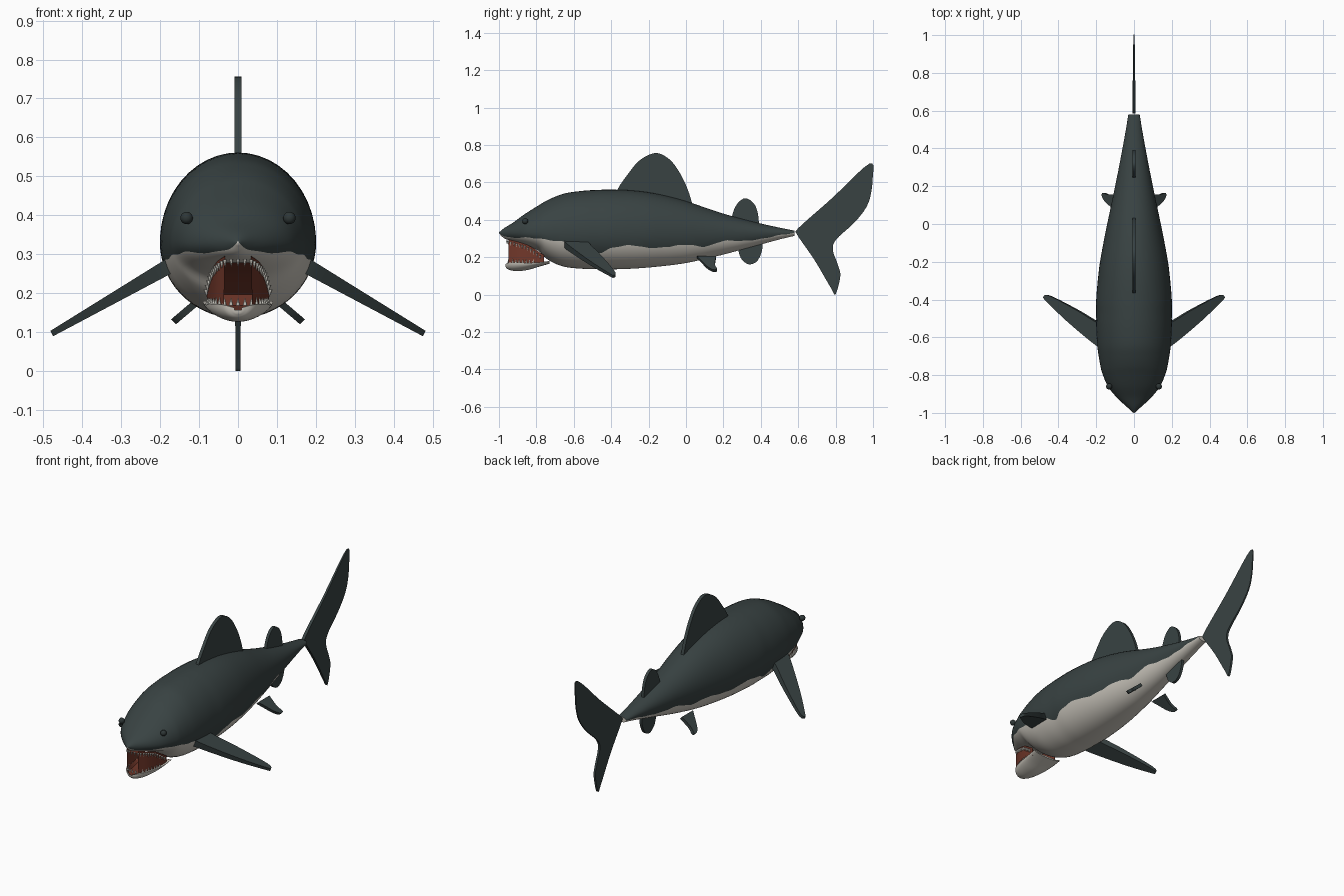
import bpy, bmesh, math
from mathutils import Vector

cube = bpy.data.objects.get("Cube")
if cube:
    bpy.data.objects.remove(cube, do_unlink=True)


def material(name, rgb):
    mat = bpy.data.materials.new(name)
    mat.use_nodes = True
    mat.diffuse_color = (*rgb, 1)
    mat.node_tree.nodes["Principled BSDF"].inputs["Base Color"].default_value = (*rgb, 1)
    return mat


SLATE = material("slate skin", (.04, .055, .055))
BELLY = material("pale belly", (.6, .57, .51))
FLESH = material("mouth flesh", (.16, .037, .022))
TOOTH = material("tooth ivory", (.75, .73, .66))
EYE = material("eye", (.028, .038, .038))


def finish(name, bm, mats, angle=40):
    bmesh.ops.recalc_face_normals(bm, faces=bm.faces)
    mesh = bpy.data.meshes.new(name)
    bm.to_mesh(mesh)
    bm.free()
    for mat in mats:
        mesh.materials.append(mat)
    obj = bpy.data.objects.new(name, mesh)
    bpy.context.collection.objects.link(obj)
    bpy.ops.object.select_all(action='DESELECT')
    obj.select_set(True)
    bpy.context.view_layer.objects.active = obj
    bpy.ops.object.shade_smooth_by_angle(angle=math.radians(angle))
    return obj


def spline(points, steps):
    """Smooth curve through tuples of any length."""
    pts = [Vector(p) for p in points]
    pts = [2 * pts[0] - pts[1]] + pts + [2 * pts[-1] - pts[-2]]
    out = []
    for a, b, c, d in zip(pts, pts[1:], pts[2:], pts[3:]):
        for i in range(steps):
            t = i / steps
            out.append(b + (c - a) * t / 2 + (a * 2 - b * 5 + c * 4 - d) * t * t / 2
                       + (b * 3 - a - c * 3 + d) * t ** 3 / 2)
    return out + [pts[-2]]


def loft(bm, rings, slot, closed=True):
    """Skin a list of rings; slot(j) gives the material of strip j."""
    rows = [[bm.verts.new(p) for p in ring] for ring in rings]
    n = len(rows[0])
    for r, s in zip(rows, rows[1:]):
        for j in range(n if closed else n - 1):
            k = (j + 1) % n
            bm.faces.new((r[j], r[k], s[k], s[j])).material_index = slot(j)
    return rows


# Body: y, top, bottom, half width, height of the colour line
MID = .33
STATIONS = [
    (-1, .333, .327, .003, .329), (-.97, .357, .3, .036, .312),
    (-.92, .388, .283, .09, .305), (-.86, .432, .263, .138, .306),
    (-.79, .476, .235, .168, .298), (-.75, .5, .195, .178, .294),
    (-.7, .523, .166, .187, .288), (-.64, .543, .147, .195, .284),
    (-.55, .555, .138, .2, .27), (-.47, .56, .136, .2, .222),
    (-.4, .561, .135, .2, .25), (-.3, .558, .138, .192, .263),
    (-.2, .547, .145, .18, .25), (-.1, .527, .155, .162, .256),
    (0, .5, .169, .142, .266), (.1, .466, .19, .121, .258),
    (.2, .433, .214, .1, .287), (.3, .405, .241, .08, .286),
    (.4, .38, .268, .061, .299), (.5, .358, .295, .043, .317), (.58, .342, .314, .03, .328)]
UPPER, LOWER = 30, 24
rings = []
for y, top, bottom, width, line in spline(STATIONS, 5):
    line += .003 * math.sin(y * 47) * math.sin(y * 23)
    reach = top - MID if line > MID else MID - bottom
    start = math.asin(max(-.95, min(.95, (line - MID) / reach)))
    angles = [start + (math.pi - 2 * start) * i / UPPER for i in range(UPPER)]
    angles += [math.pi - start + (math.pi + 2 * start) * i / LOWER for i in range(LOWER)]
    rings.append([(width * math.cos(a), y,
                   MID + math.sin(a) * (top - MID if math.sin(a) > 0 else MID - bottom))
                  for a in angles])
bm = bmesh.new()
rows = loft(bm, rings, lambda j: 0 if j < UPPER else 1)
for row in (rows[0], rows[-1]):
    bm.faces.new(row).material_index = 1
finish("body", bm, [SLATE, BELLY], 60)

# Lower jaw: y, half width, rim height, bottom height
JAW = [(-.965, .012, .163, .148), (-.95, .04, .17, .134), (-.91, .064, .172, .126),
       (-.85, .08, .17, .131), (-.79, .088, .172, .148), (-.73, .09, .18, .165)]
ARC = 16
rings = []
for y, width, rim, bottom in spline(JAW, 4):
    ring = [(-width * math.cos(math.pi * i / ARC), y,
             rim - (rim - bottom) * math.sin(math.pi * i / ARC)) for i in range(ARC + 1)]
    floor = rim - .4 * (rim - bottom)
    ring += [(width * u, y, z) for u, z in ((.85, rim), (.7, floor), (-.7, floor), (-.85, rim))]
    rings.append(ring)
bm = bmesh.new()
rows = loft(bm, rings, lambda j: 1 if ARC < j < ARC + 4 else 0)
for row in (rows[0], rows[-1]):
    bm.faces.new(row)
finish("lower_jaw", bm, [BELLY, FLESH])

# Mouth lining, open at the front: y, top half width, top, bottom half width
MOUTH = [(-.95, .034, .283, .036), (-.9, .052, .27, .058),
         (-.84, .066, .25, .07), (-.76, .08, .2, .08)]
rings = []
for y, wide, top, low in spline(MOUTH, 4):
    rings.append([(-low, y, .165), (-wide, y, top + .012), (-wide * .9, y, top - .004),
                  (wide * .9, y, top - .004), (wide, y, top + .012), (low, y, .165)])
bm = bmesh.new()
rows = loft(bm, rings, lambda j: 0, closed=False)
bm.faces.new(rows[-1])
finish("mouth_lining", bm, [FLESH])


# Teeth set along each jaw line
def teeth(name, path, spacing, length, direction):
    bm = bmesh.new()
    line = spline(path, 12)
    travelled, spots = 0, [line[0]]
    for a, b in zip(line, line[1:]):
        travelled += (b - a).length
        if travelled >= spacing:
            spots.append(b)
            travelled = 0
    for p in spots:
        for side in ((-1, 1) if p.x > .004 else (1,)):
            base = [bm.verts.new((side * p.x + .006 * math.cos(a), p.y + .006 * math.sin(a), p.z))
                    for a in (math.tau * i / 6 for i in range(6))]
            tip = bm.verts.new((side * p.x * .97, p.y, p.z + direction * length))
            bm.faces.new(base)
            for i in range(6):
                bm.faces.new((base[i], base[(i + 1) % 6], tip))
    finish(name, bm, [TOOTH], 20)


teeth("upper_teeth", [(0, -.957, .288), (.034, -.95, .286), (.056, -.9, .272),
                      (.071, -.84, .25), (.084, -.775, .205)], .015, .02, -1)
teeth("lower_teeth", [(0, -.95, .168), (.035, -.942, .169), (.059, -.905, .17),
                      (.074, -.85, .169), (.081, -.8, .17)], .017, .02, 1)

# Eyes
for side, label in ((1, "left"), (-1, "right")):
    bm = bmesh.new()
    bmesh.ops.create_uvsphere(bm, u_segments=16, v_segments=10, radius=.016)
    bmesh.ops.translate(bm, verts=bm.verts, vec=(side * .132, -.86, .393))
    finish(label + "_eye", bm, [EYE])


# Fins: a smooth outline given thickness on both faces
def fin(name, outline, place, thickness):
    bm = bmesh.new()
    points = spline(outline, 5)
    faces = []
    for s in (-1, 1):
        faces.append([bm.verts.new(place(p.x, p.y, s * thickness(p.x))) for p in points])
        bm.faces.new(faces[-1])
    a, b = faces
    for i in range(len(points)):
        k = (i + 1) % len(points)
        bm.faces.new((a[i], a[k], b[k], b[i]))
    finish(name, bm, [SLATE], 35)


def upright(u, v, t):
    return (t, u, v)


fin("dorsal_fin", [(-.34, .5), (-.37, .55), (-.31, .645), (-.245, .72), (-.16, .757),
                   (-.085, .72), (-.03, .645), (.01, .56), (.035, .48)],
    upright, lambda u: .009)
fin("rear_dorsal_fin", [(.26, .36), (.245, .41), (.27, .48), (.315, .515), (.36, .49),
                        (.383, .44), (.392, .36)], upright, lambda u: .008)
fin("anal_fin", [(.27, .28), (.28, .235), (.297, .19), (.335, .162), (.378, .177),
                 (.405, .23), (.41, .29)], upright, lambda u: .008)
fin("tail_fin", [(.592, .325), (.6, .355), (.78, .515), (.98, .7), (.998, .62), (.975, .49),
                 (.905, .39), (.805, .297), (.785, .24), (.812, .16), (.825, .1),
                 (.8, .003), (.775, .035), (.69, .18), (.6, .31)],
    upright, lambda u: .009 - .014 * (u - .59))

# Paired fins, drawn from above and sloped downward away from the body
for side, label in ((1, "left"), (-1, "right")):
    fin(label + "_pectoral_fin",
        [(.15, -.66), (.2, -.638), (.35, -.515), (.46, -.41), (.477, -.387), (.445, -.38),
         (.3, -.455), (.2, -.515), (.15, -.53)],
        lambda u, v, t: (side * (u + t * .5), v, .262 - .575 * (u - .19) + t),
        lambda u: .017 - .035 * (u - .19))
    fin(label + "_pelvic_fin",
        [(.08, .06), (.11, .085), (.145, .115), (.164, .145), (.16, .165), (.13, .155), (.08, .16)],
        lambda u, v, t: (side * (u + t * .7), v, .182 - .85 * (u - .1) + t * .7),
        lambda u: .009)
